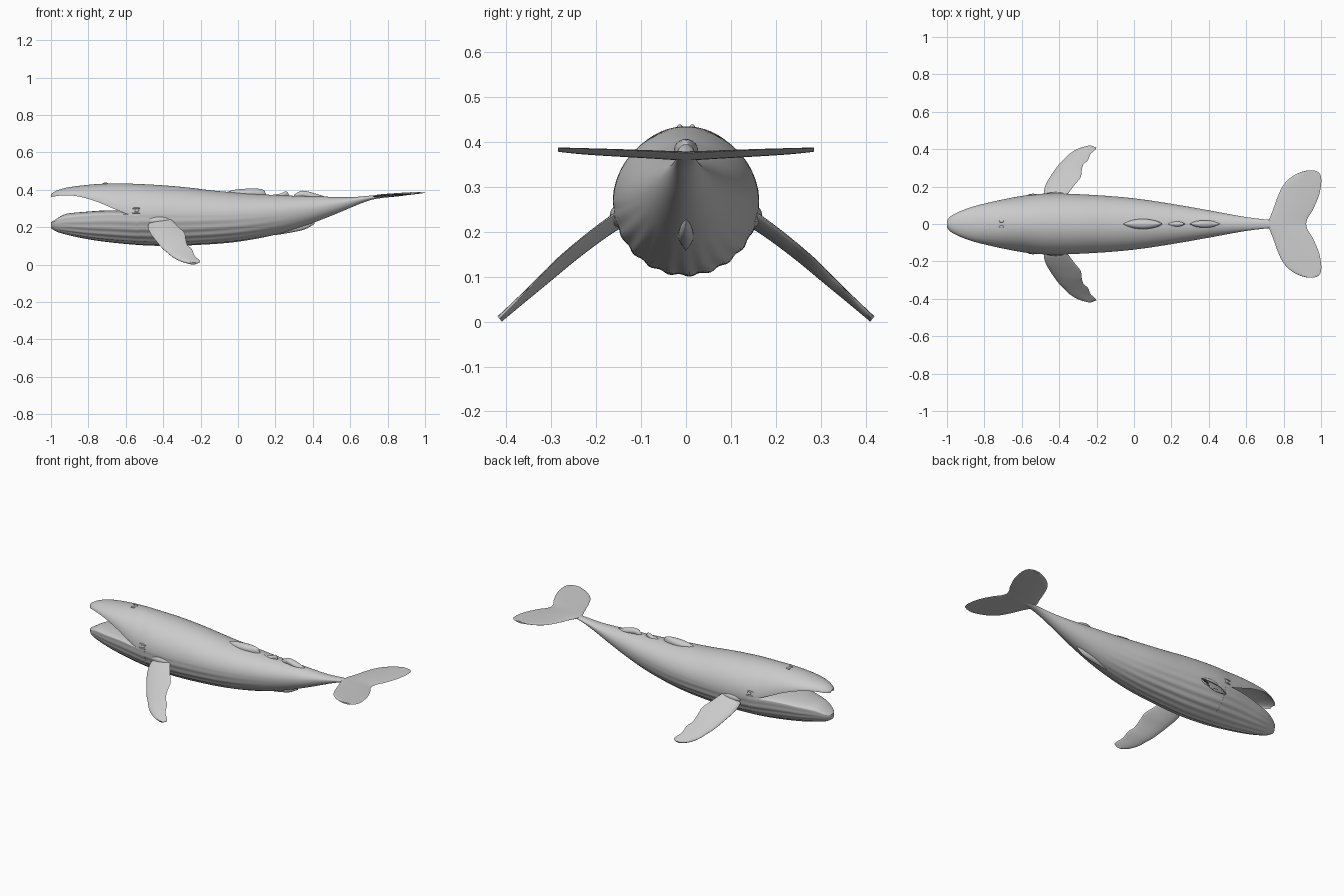
import bpy, bmesh, math
from math import sin, cos, pi

cube = bpy.data.objects.get("Cube")
if cube:
    bpy.data.objects.remove(cube)

grey = bpy.data.materials.new("whale_grey")
grey.use_nodes = True
grey.diffuse_color = (0.6, 0.6, 0.6, 1)
grey.node_tree.nodes["Principled BSDF"].inputs["Base Color"].default_value = (0.6, 0.6, 0.6, 1)


def curve(pts, x):
    """Smooth interpolation through (x, value) points."""
    if x <= pts[0][0]:
        return pts[0][1]
    for i in range(len(pts) - 1):
        (x0, a), (x1, b) = pts[i], pts[i + 1]
        if x <= x1:
            p, q = pts[max(i - 1, 0)], pts[min(i + 2, len(pts) - 1)]
            h, t = x1 - x0, (x - x0) / (x1 - x0)
            m0, m1 = (b - p[1]) / (x1 - p[0]) * h, (q[1] - a) / (q[0] - x0) * h
            return (a * (1 + 2 * t) * (1 - t) ** 2 + m0 * t * (1 - t) ** 2
                    + b * t * t * (3 - 2 * t) - m1 * t * t * (1 - t))
    return pts[-1][1]


def loft(name, rings):
    """Skin a list of equal-sized closed rings and cap both ends."""
    bm = bmesh.new()
    loops = [[bm.verts.new(p) for p in ring] for ring in rings]
    n = len(loops[0])
    for a, b in zip(loops, loops[1:]):
        for i in range(n):
            j = (i + 1) % n
            bm.faces.new((a[i], a[j], b[j], b[i]))
    bm.faces.new(loops[0])
    bm.faces.new(loops[-1])
    bmesh.ops.recalc_face_normals(bm, faces=bm.faces)
    mesh = bpy.data.meshes.new(name)
    bm.to_mesh(mesh)
    bm.free()
    mesh.materials.append(grey)
    ob = bpy.data.objects.new(name, mesh)
    bpy.context.collection.objects.link(ob)
    for o in bpy.context.selected_objects:
        o.select_set(False)
    bpy.context.view_layer.objects.active = ob
    ob.select_set(True)
    bpy.ops.object.shade_smooth_by_angle(angle=math.radians(45))
    return ob


def span(a, b, n):
    return [a + (b - a) * i / n for i in range(n + 1)]


# Body outlines along the length
TOP = [(-1, .378), (-.97, .396), (-.9, .415), (-.7, .434), (-.5, .43), (-.3, .416), (-.1, .393),
       (.2, .372), (.4, .366), (.6, .361), (.72, .37), (.9, .377)]
BOTTOM = [(-1, .195), (-.96, .172), (-.8, .135), (-.6, .11), (-.4, .1), (-.2, .106), (0, .123),
          (.2, .16), (.35, .205), (.5, .262), (.7, .343), (.78, .358), (.9, .373)]
WIDTH = [(-1, .018), (-.98, .042), (-.9, .08), (-.8, .109), (-.6, .15), (-.45, .163), (-.2, .154),
         (0, .137), (.2, .108), (.4, .073), (.6, .037), (.72, .023), (.9, .012)]
MIDDLE = [(-.6, .268), (-.2, .262), (.1, .27), (.4, .3), (.7, .357), (.9, .375)]
UPPER_LIP = [(-1, .362), (-.93, .371), (-.85, .364), (-.75, .335), (-.65, .293), (-.58, .268), (-.5, .26)]
LOWER_LIP = [(-1, .222), (-.93, .248), (-.8, .262), (-.7, .268), (-.58, .266), (-.5, .26)]
SIDES = 128


def pleat(x, a):
    """Throat grooves fading out along the belly and up the flanks."""
    fade = max(0, min(1, (.3 - x) / .45, (x + 1.02) / .15))
    return 1 - .035 * fade * max(0, -sin(a)) ** .5 * (.5 + .5 * cos(22 * a + 3 * x))


def section(x, mid, roof=None, floor=None):
    """Cross-section; roof or floor replaces one half by a shallow mouth surface."""
    ring = []
    for i in range(SIDES):
        a = 2 * pi * i / SIDES
        w, up = curve(WIDTH, x), sin(a) >= 0
        k = pleat(x, a)
        if up:
            h = roof if roof is not None else curve(TOP, x) - mid
        else:
            h = floor if floor is not None else mid - curve(BOTTOM, x)
        if floor is not None and not up:
            k = 1
        ring.append((x, w * cos(a) * k, mid + h * sin(a) * k))
    return ring


loft("body", [section(x, curve(MIDDLE, x)) for x in span(-.58, .9, 90)])
loft("upper_jaw", [section(x, curve(UPPER_LIP, x), floor=-.45 * (curve(TOP, x) - curve(UPPER_LIP, x)))
                   for x in span(-1, -.53, 50)])
loft("lower_jaw", [section(x, curve(LOWER_LIP, x), roof=.022 * min(1, (x + 1.02) / .1))
                   for x in span(-1, -.53, 50)])


def fin(name, stations, thick, place):
    """Flat fin: stations hold (span, leading x, trailing x)."""
    lead = [(s, l) for s, l, t in stations]
    trail = [(s, t) for s, l, t in stations]
    first, last = stations[0][0], stations[-1][0]
    rings = []
    for s in span(first, last, 40):
        l, t = curve(lead, s), curve(trail, s)
        h = thick * (1 - .5 * (s - first) / (last - first))
        ring = []
        for i in range(24):
            a = 2 * pi * i / 24
            u = .5 - .5 * cos(a)
            ring.append(place(s, l + (t - l) * u, u, h * sin(a) * (1.25 - .75 * u)))
        rings.append(ring)
    return loft(name, rings)


FLIPPER = [(.13, -.47, -.37), (.165, -.482, -.35), (.21, -.472, -.317), (.25, -.45, -.285), (.28, -.43, -.281),
           (.32, -.4, -.27), (.34, -.38, -.247), (.375, -.345, -.232), (.4, -.303, -.204),
           (.41, -.275, -.203), (.415, -.25, -.22)]
FLIPPER_Z = [(.13, .232), (.165, .215), (.253, .148), (.342, .07), (.415, .006)]
FLUKE = [(0, .72, .92), (.03, .725, .928), (.07, .741, .953), (.15, .77, .988), (.21, .8, 1),
         (.25, .84, 1), (.275, .885, .988), (.285, .92, .968)]

for side, label in ((1, "left"), (-1, "right")):
    fin(label + "_flipper", FLIPPER, .017, lambda s, x, u, h: (
        x + h * .2, side * (s + h * .6), curve(FLIPPER_Z, s) + .028 * (u - .3) * min(1, (.415 - s) * 8) + h * .75))
    fin(label + "_fluke", FLUKE, .01, lambda s, x, u, h: (
        x, side * s, .367 + .05 * (x - .75) + .025 * s + h))


# Ridges on the back and belly: height profile along x
def ridge(name, pts, width, depth):
    a, b = pts[0][0], pts[-1][0]
    rings = []
    for x in span(a, b, 24):
        t = (x - a) / (b - a)
        w = width * max(.02, sin(pi * t)) ** .6
        z = curve(pts, x)
        rings.append([(x, w * cos(2 * pi * i / 20), z + depth * (sin(2 * pi * i / 20) - 1))
                      for i in range(20)])
    return loft(name, rings)


ridge("dorsal_fin", [(-.06, .389), (-.02, .4), (.04, .406), (.11, .406), (.14, .398), (.15, .378)], .027, .025)
ridge("small_back_knob", [(.18, .373), (.23, .381), (.26, .392), (.272, .375)], .014, .014)
ridge("rear_back_knob", [(.3, .374), (.335, .394), (.37, .392), (.42, .378), (.46, .366)], .02, .018)
ridge("belly_keel", [(.2, .19), (.3, .207), (.36, .222), (.41, .25)], .017, .016)


# Rounded details: eyes with brow folds, and blowholes
def blob(name, centre, size):
    rings = []
    for t in span(.02, pi - .02, 14):
        rings.append([(centre[0] - size[0] * cos(t), centre[1] + size[1] * sin(t) * cos(2 * pi * i / 20),
                       centre[2] + size[2] * sin(t) * sin(2 * pi * i / 20)) for i in range(20)])
    return loft(name, rings)


for side, label in ((1, "left"), (-1, "right")):
    blob(label + "_eye", (-.54, side * .152, .289), (.012, .01, .01))
    blob(label + "_brow", (-.54, side * .15, .301), (.028, .009, .005))
    blob(label + "_lower_lid", (-.54, side * .153, .277), (.028, .009, .004))
    blob(label + "_flipper_shoulder", (-.42, side * .15, .235), (.065, .02, .025))
    blob(label + "_blowhole", (-.708, side * .014, .434), (.014, .006, .005))
